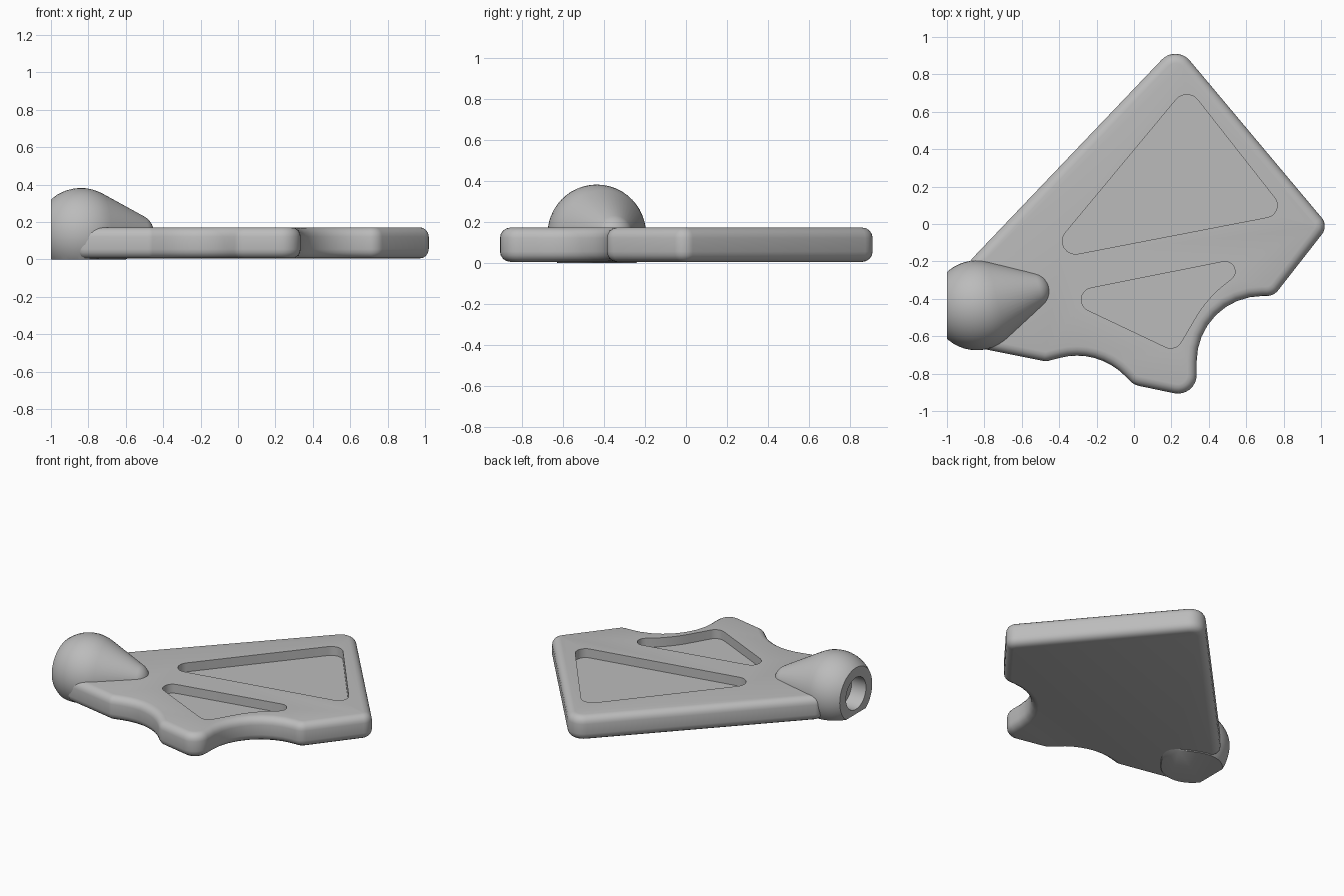
import bpy, bmesh, math
from mathutils import Vector, Matrix

cube = bpy.data.objects.get("Cube")
if cube:
    bpy.data.objects.remove(cube)

grey = bpy.data.materials.new("plain grey")
grey.use_nodes = True
GREY = (0.5, 0.5, 0.5, 1)
grey.diffuse_color = GREY
grey.node_tree.nodes["Principled BSDF"].inputs["Base Color"].default_value = GREY


def fillet(corners, steps=8):
    """Round each corner (x, y, radius) of a closed polygon."""
    out = []
    for i, (x, y, r) in enumerate(corners):
        p = Vector((x, y))
        a = (Vector(corners[i - 1][:2]) - p).normalized()
        b = (Vector(corners[(i + 1) % len(corners)][:2]) - p).normalized()
        half = a.angle(b) / 2
        centre = p + (a + b).normalized() * (r / math.sin(half))
        start = p + a * (r / math.tan(half)) - centre
        end = p + b * (r / math.tan(half)) - centre
        turn = math.pi - 2 * half
        for k in range(steps + 1):
            t = k / steps
            out.append(centre + (start * math.sin((1 - t) * turn)
                                 + end * math.sin(t * turn)) / math.sin(turn))
    return out


def make_object(name, bm):
    bmesh.ops.recalc_face_normals(bm, faces=bm.faces)
    mesh = bpy.data.meshes.new(name)
    bm.to_mesh(mesh)
    bm.free()
    mesh.materials.append(grey)
    obj = bpy.data.objects.new(name, mesh)
    bpy.context.collection.objects.link(obj)
    return obj


def prism(name, corners, z0, z1):
    bm = bmesh.new()
    face = bm.faces.new([bm.verts.new((p.x, p.y, z0)) for p in fillet(corners)])
    ext = bmesh.ops.extrude_face_region(bm, geom=[face])
    top = [v for v in ext["geom"] if isinstance(v, bmesh.types.BMVert)]
    bmesh.ops.translate(bm, verts=top, vec=(0, 0, z1 - z0))
    return make_object(name, bm)


def cut(obj, cutter):
    mod = obj.modifiers.new(cutter.name, 'BOOLEAN')
    mod.operation, mod.object, mod.solver = 'DIFFERENCE', cutter, 'EXACT'
    cutter.hide_render = True
    cutter.hide_set(True)


def finish(obj):
    """Apply the modifiers and smooth the gentle edges."""
    bpy.context.view_layer.update()
    dg = bpy.context.evaluated_depsgraph_get()
    obj.data = bpy.data.meshes.new_from_object(obj.evaluated_get(dg))
    obj.modifiers.clear()
    bpy.ops.object.select_all(action='DESELECT')
    obj.select_set(True)
    bpy.context.view_layer.objects.active = obj
    bpy.ops.object.shade_smooth_by_angle(angle=math.radians(35))


# Plate with rounded rim and two scalloped notches
plate = prism("plate", [
    (0.226, 0.96, 0.1), (-0.88, -0.2, 0.06), (-0.87, -0.655, 0.06),
    (-0.47, -0.735, 0.06), (-0.197, -0.663, 0.36), (0.0, -0.86, 0.1),
    (0.335, -0.93, 0.1), (0.335, -0.385, 0.35), (0.747, -0.385, 0.08),
    (1.04, -0.01, 0.07)], 0.005, 0.172)
rim = plate.modifiers.new("rim", 'BEVEL')
rim.width, rim.segments = 0.05, 4
rim.limit_method, rim.angle_limit = 'ANGLE', math.radians(60)
rim.use_clamp_overlap = False

# Recessed pockets in the top of the plate
pockets = {
    "large_pocket_cutter": [(0.284, 0.736, 0.075), (-0.492, -0.197, 0.07),
                            (0.818, 0.056, 0.065)],
    "small_pocket_cutter": [(-0.418, -0.38, 0.063), (0.222, -0.683, 0.065),
                            (0.394, -0.39, 0.65), (0.705, -0.156, 0.053)],
}
for name, corners in pockets.items():
    cut(plate, prism(name, corners, 0.11, 0.3))
finish(plate)

# Teardrop knob: a large ball tapering to a small one, lathed about its axis
BIG, SMALL, REACH = 0.24, 0.1, 0.3
tangent = math.acos((BIG - SMALL) / REACH)
profile = []
for k in range(17):
    a = math.pi + (tangent - math.pi) * k / 16
    profile.append((BIG * math.cos(a), BIG * math.sin(a)))
for k in range(9):
    a = tangent * (1 - k / 8)
    profile.append((REACH + SMALL * math.cos(a), SMALL * math.sin(a)))
bm = bmesh.new()
verts = [bm.verts.new((x, 0, r)) for x, r in profile]
edges = [bm.edges.new(pair) for pair in zip(verts, verts[1:])]
bmesh.ops.spin(bm, geom=verts + edges, cent=(0, 0, 0), axis=(1, 0, 0),
               angle=math.tau, steps=48, use_merge=False)
bmesh.ops.remove_doubles(bm, verts=bm.verts, dist=0.0005)
bm.transform(Matrix.Translation((-0.84, -0.435, 0.142))
             @ Matrix.Rotation(math.radians(14.5), 4, 'Z'))
# Flat underside and flat outer end
for point, normal in (((0, 0, 0), (0, 0, -1)), ((-1, 0, 0), (-1, 0, 0))):
    bmesh.ops.bisect_plane(bm, geom=bm.verts[:] + bm.edges[:] + bm.faces[:],
                           plane_co=point, plane_no=normal, clear_outer=True)
    rim_edges = [e for e in bm.edges if e.is_boundary]
    bmesh.ops.holes_fill(bm, edges=rim_edges, sides=0)
knob = make_object("knob", bm)

# Round socket in the outer end of the knob
bm = bmesh.new()
bmesh.ops.create_cone(bm, cap_ends=True, segments=40, radius1=0.11, radius2=0.11,
                      depth=0.22,
                      matrix=Matrix.Translation((-1, -0.435, 0.142))
                      @ Matrix.Rotation(math.pi / 2, 4, 'Y'))
cut(knob, make_object("socket_cutter", bm))
finish(knob)
